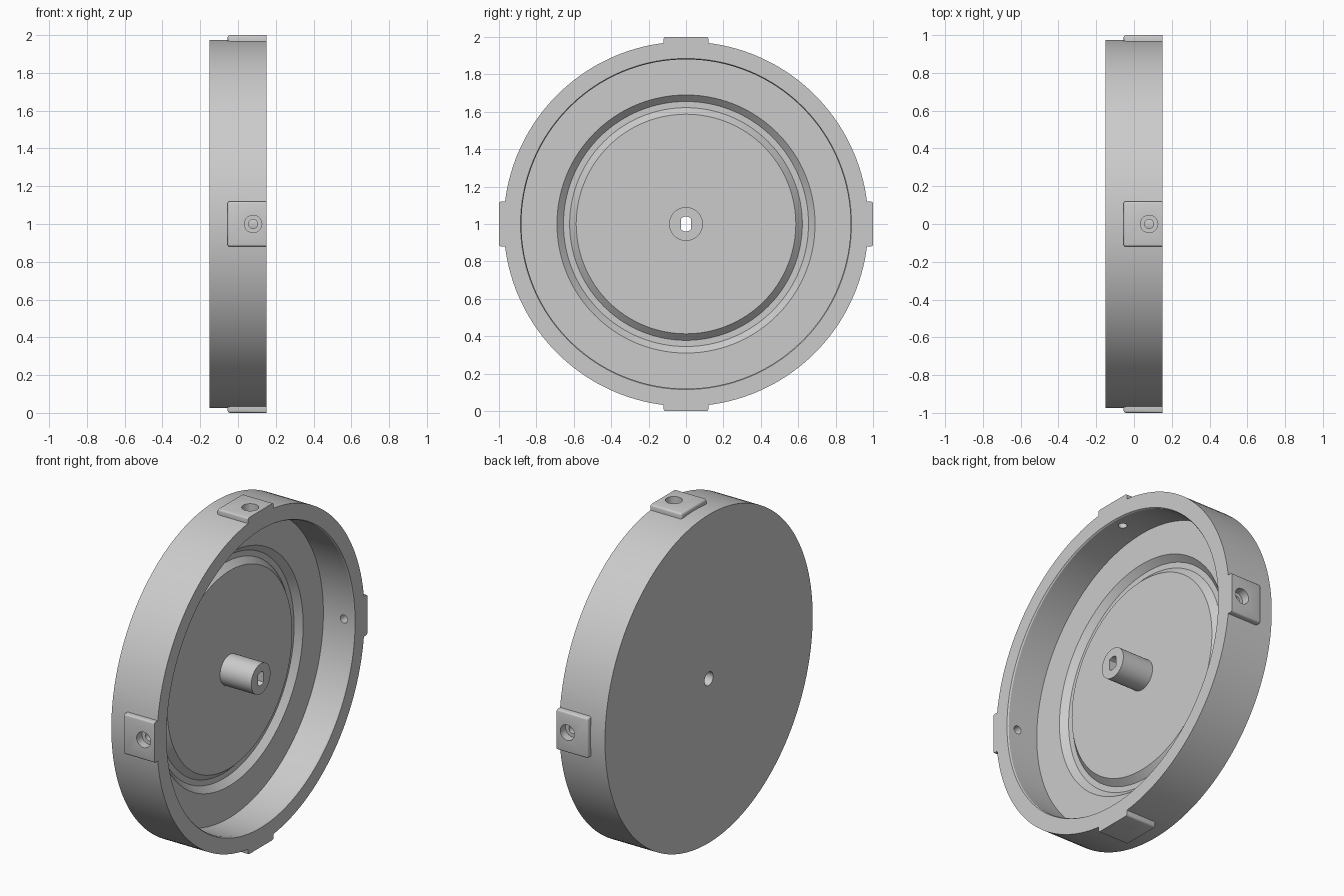
import bpy, bmesh
from math import pi, cos, sin
from mathutils import Matrix, Vector

if "Cube" in bpy.data.objects:
    bpy.data.objects.remove(bpy.data.objects["Cube"], do_unlink=True)

mat = bpy.data.materials.new("light grey")
mat.use_nodes = True
grey = (0.6, 0.6, 0.6, 1)
mat.diffuse_color = grey
mat.node_tree.nodes["Principled BSDF"].inputs["Base Color"].default_value = grey

FRONT, FLOOR, BACK = 0.15, -0.055, -0.15
CENTRE = Matrix.Translation((0, 0, 1))


def make(name, bm):
    bmesh.ops.recalc_face_normals(bm, faces=bm.faces)
    bm.transform(CENTRE)
    mesh = bpy.data.meshes.new(name)
    bm.to_mesh(mesh)
    bm.free()
    mesh.materials.append(mat)
    obj = bpy.data.objects.new(name, mesh)
    bpy.context.collection.objects.link(obj)
    return obj


def lathe(name, profile, steps):
    """Revolve a closed (x, radius) outline around the x axis."""
    bm = bmesh.new()
    rings = []
    for i in range(steps):
        a = 2 * pi * i / steps
        rings.append([bm.verts.new((x, r * cos(a), r * sin(a))) for x, r in profile])
    n = len(profile)
    for i in range(steps):
        p, q = rings[i], rings[(i + 1) % steps]
        for j in range(n):
            k = (j + 1) % n
            bm.faces.new((p[j], p[k], q[k], q[j]))
    return make(name, bm)


def box(x0, x1, half_y, z0, z1):
    bm = bmesh.new()
    bmesh.ops.create_cube(bm, size=1)
    for v in bm.verts:
        v.co = Vector(((x0 + x1) / 2 + v.co.x * (x1 - x0), v.co.y * 2 * half_y,
                       (z0 + z1) / 2 + v.co.z * (z1 - z0)))
    return bm


def cylinder(radius, depth, centre, turn=Matrix(), segments=32):
    bm = bmesh.new()
    bmesh.ops.create_cone(bm, cap_ends=True, segments=segments, radius1=radius,
                          radius2=radius, depth=depth,
                          matrix=Matrix.Translation(centre) @ turn)
    return bm


def combine(target, tool, operation):
    mod = target.modifiers.new(operation.title(), 'BOOLEAN')
    mod.operation, mod.solver, mod.object = operation, 'EXACT', tool
    tool.hide_render = True
    bpy.context.view_layer.objects.active = target
    bpy.ops.object.modifier_apply(modifier=mod.name)
    bpy.data.objects.remove(tool, do_unlink=True)


# Dished housing: rim, wall, floor with groove, raised centre plate, axle bore
housing = lathe("housing", [
    (BACK, 0.04), (BACK, 0.975), (FRONT, 0.975), (FRONT, 0.885),
    (FRONT - 0.008, 0.88), (FLOOR, 0.88), (FLOOR, 0.69), (-0.09, 0.655),
    (-0.09, 0.622), (FLOOR, 0.587), (FLOOR, 0.04)], 160)

# Four mounting pads around the rim, each with a counterbored screw hole
for i in range(4):
    turn = Matrix.Rotation(i * pi / 2, 4, 'X')
    pad = box(FLOOR, FRONT, 0.12, 0.93, 1.0)
    soft = [e for e in pad.edges
            if not all(v.co.x > FRONT - 0.001 for v in e.verts)
            and not all(v.co.z < 0.94 for v in e.verts)]
    bmesh.ops.bevel(pad, geom=soft, offset=0.012, segments=3, profile=0.5,
                    affect='EDGES')
    pad.transform(turn)
    combine(housing, make("pad", pad), 'UNION')
    for radius, low in ((0.024, 0.8), (0.046, 0.95)):
        cutter = cylinder(radius, 1.1 - low, (0.08, 0, (1.1 + low) / 2))
        cutter.transform(turn)
        combine(housing, make("screw_cutter", cutter), 'DIFFERENCE')

# Centre shaft with a flat-sided bore
along_x = Matrix.Rotation(pi / 2, 4, 'Y')
shaft = make("centre_shaft", cylinder(0.09, FRONT + 0.09, ((FRONT - 0.09) / 2, 0, 0),
                                      along_x, 64))
bore = cylinder(0.04, 0.6, (0, 0, 0), along_x)
for side in (-1, 1):
    bmesh.ops.bisect_plane(bore, geom=bore.verts[:] + bore.edges[:] + bore.faces[:],
                           plane_co=(0, side * 0.026, 0), plane_no=(0, side, 0),
                           clear_outer=True)
    bmesh.ops.holes_fill(bore, edges=[e for e in bore.edges if e.is_boundary])
combine(shaft, make("bore_cutter", bore), 'DIFFERENCE')

# Smooth round walls, keep the machined edges crisp
bpy.ops.object.select_all(action='DESELECT')
for obj in (housing, shaft):
    obj.select_set(True)
bpy.context.view_layer.objects.active = housing
bpy.ops.object.shade_smooth_by_angle(angle=pi / 6)
